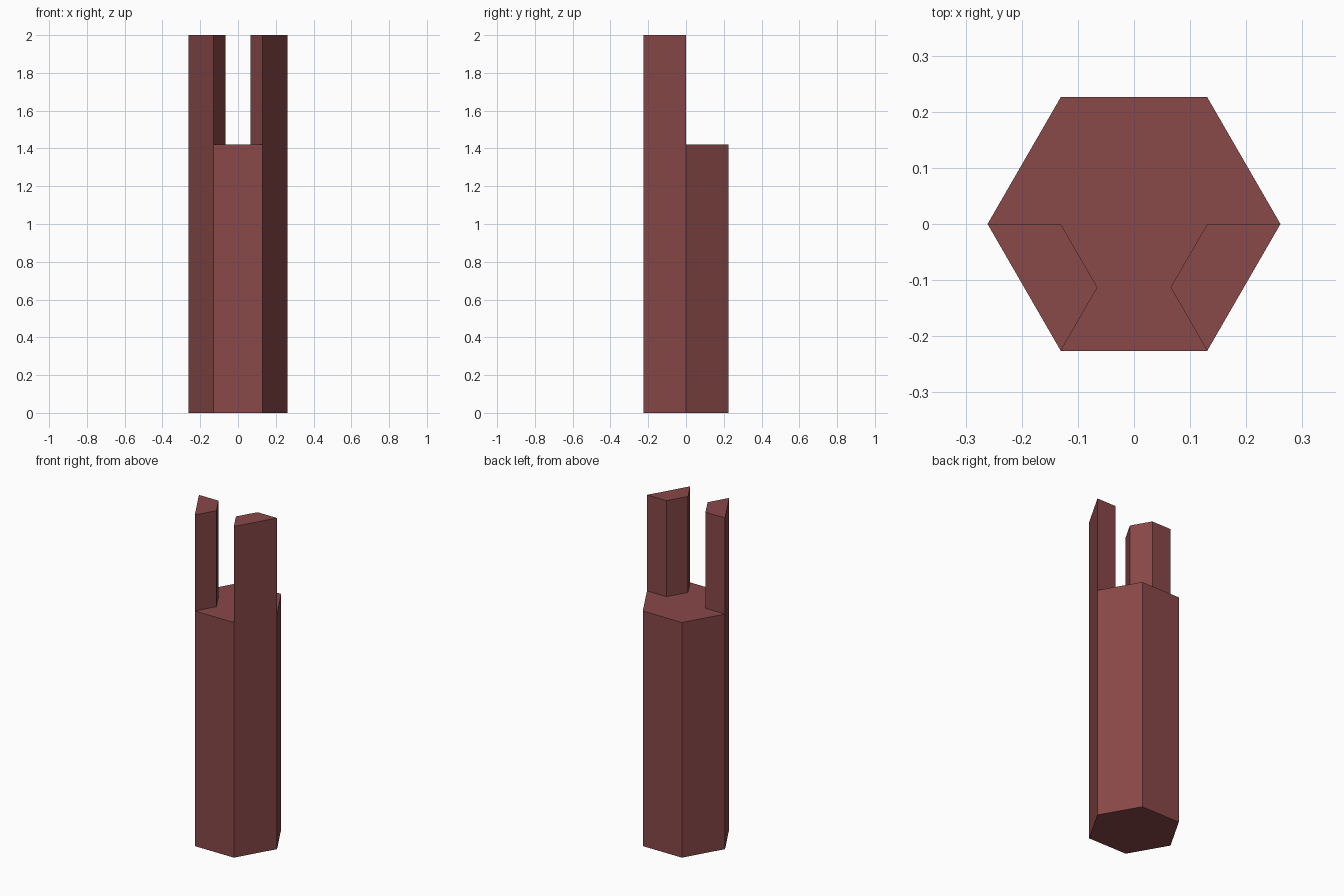
import bpy
import bmesh
import math

if "Cube" in bpy.data.objects:
    bpy.data.objects.remove(bpy.data.objects["Cube"])

R = 0.261                       # hexagon corner radius
F = R * math.sin(math.pi / 3)   # distance to the flats
DECK, TOP = 1.42, 2.0

# Left prong outline; the right one is its mirror image
prong = [(-R, 0), (-R / 2, -F), (-R / 4, -F / 2), (-R / 2, 0)]
mirrored = [(-x, y) for x, y in reversed(prong)]
# Rest of the hexagon between the prongs
deck = [(R, 0), (R / 2, F), (-R / 2, F), (-R, 0), prong[3], prong[2], prong[1],
        (R / 2, -F), (R / 4, -F / 2), (R / 2, 0)]

bm = bmesh.new()
for outline in (prong, mirrored, deck):
    bm.faces.new([bm.verts.new((x, y, 0)) for x, y in outline])
bmesh.ops.remove_doubles(bm, verts=bm.verts[:], dist=1e-4)


def raise_faces(faces, height, keep):
    out = bmesh.ops.extrude_face_region(bm, geom=faces, use_keep_orig=keep)["geom"]
    verts = [g for g in out if isinstance(g, bmesh.types.BMVert)]
    bmesh.ops.translate(bm, verts=verts, vec=(0, 0, height))
    return [g for g in out if isinstance(g, bmesh.types.BMFace)]


# Hexagonal shaft, then the two prongs standing on it
base = bm.faces[:]
top = raise_faces(base, DECK, True)
bottom = [f for f in bm.faces if all(abs(v.co.z) < 1e-5 for v in f.verts)]
bmesh.ops.dissolve_faces(bm, faces=bottom, use_verts=True)
raise_faces([f for f in top if len(f.verts) == 4], TOP - DECK, False)

# Merge the flush outer walls into single flat faces
bmesh.ops.dissolve_limit(bm, angle_limit=0.01, verts=bm.verts[:], edges=bm.edges[:])
bmesh.ops.recalc_face_normals(bm, faces=bm.faces[:])

mesh = bpy.data.meshes.new("pronged_hex_post")
bm.to_mesh(mesh)
bm.free()
post = bpy.data.objects.new("pronged_hex_post", mesh)
bpy.context.collection.objects.link(post)

mat = bpy.data.materials.new("dull_red")
mat.diffuse_color = (0.25, 0.065, 0.065, 1)
mat.use_nodes = True
mat.node_tree.nodes["Principled BSDF"].inputs["Base Color"].default_value = mat.diffuse_color
mesh.materials.append(mat)
